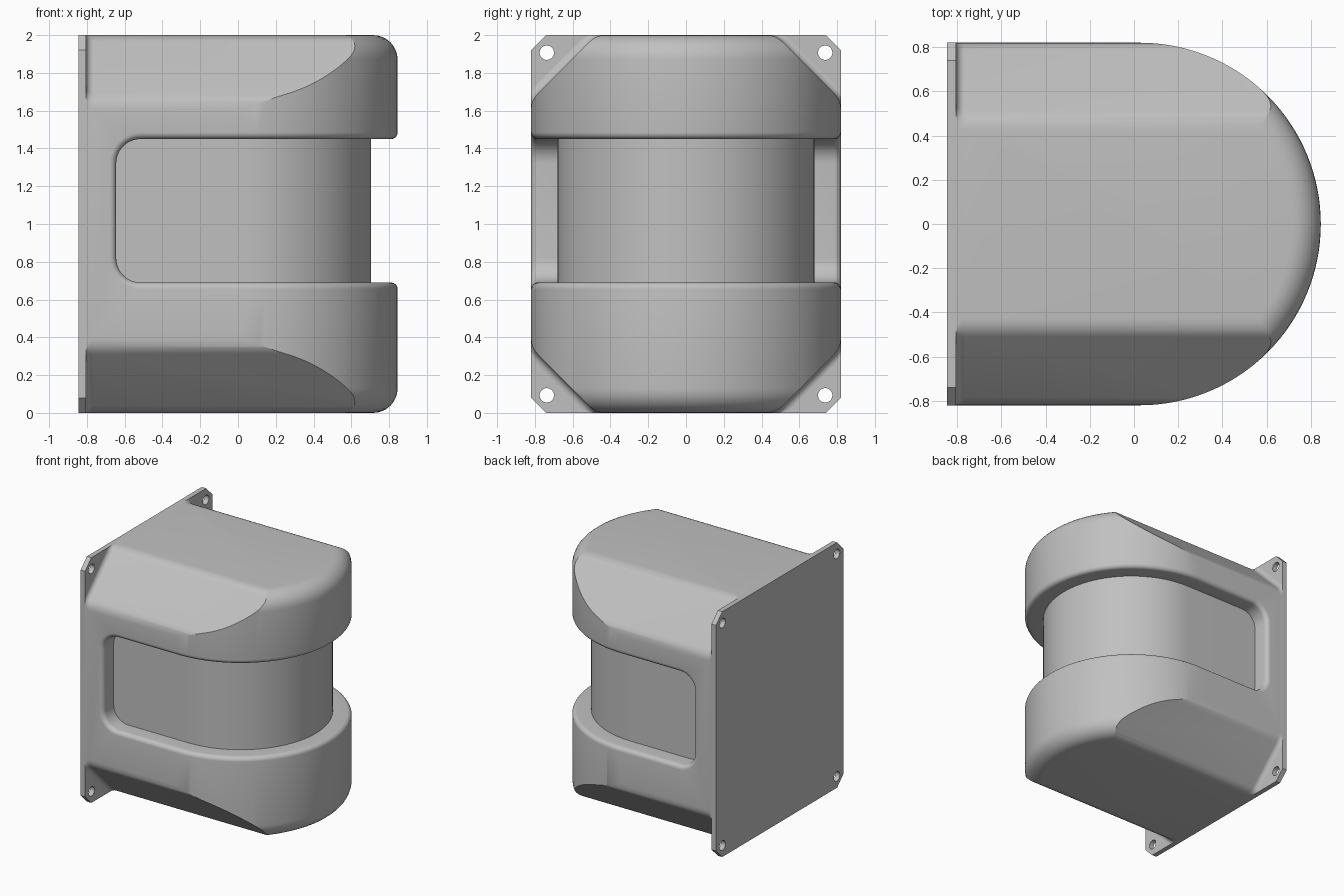
import bpy, bmesh, math
from mathutils import Vector

if "Cube" in bpy.data.objects:
    bpy.data.objects.remove(bpy.data.objects["Cube"], do_unlink=True)

W, H = 0.82, 2.0              # half width, height
BACK, SEAT, CX = -0.845, -0.805, 0.025   # plate back, plate front, arc centre

grey = bpy.data.materials.new("housing grey")
grey.use_nodes = True
colour = (0.53, 0.53, 0.53, 1)
grey.diffuse_color = colour
grey.node_tree.nodes["Principled BSDF"].inputs["Base Color"].default_value = colour


def make_object(name, bm):
    bmesh.ops.recalc_face_normals(bm, faces=bm.faces)
    mesh = bpy.data.meshes.new(name)
    bm.to_mesh(mesh)
    bm.free()
    mesh.materials.append(grey)
    obj = bpy.data.objects.new(name, mesh)
    bpy.context.collection.objects.link(obj)
    return obj


def loft(name, rings):
    """Join equal-length closed rings and cap both ends."""
    bm = bmesh.new()
    loops = [[bm.verts.new(p) for p in ring] for ring in rings]
    n = len(loops[0])
    for a, b in zip(loops, loops[1:]):
        for i in range(n):
            j = (i + 1) % n
            bm.faces.new((a[i], a[j], b[j], b[i]))
    bm.faces.new(loops[0])
    bm.faces.new(loops[-1])
    return make_object(name, bm)


def boolean(obj, cutter, operation):
    mod = obj.modifiers.new("cut", 'BOOLEAN')
    mod.object, mod.operation, mod.solver = cutter, operation, 'EXACT'
    bpy.context.view_layer.objects.active = obj
    bpy.ops.object.modifier_apply(modifier=mod.name)
    bpy.data.objects.remove(cutter, do_unlink=True)


def smooth(obj):
    bpy.ops.object.select_all(action='DESELECT')
    obj.select_set(True)
    bpy.context.view_layer.objects.active = obj
    bpy.ops.object.shade_smooth_by_angle(angle=math.radians(25))


def d_ring(z, inset):
    """Flat back, straight sides and a half-round front."""
    w = W - inset
    pts = [(SEAT, -w, z)]
    for i in range(65):
        a = math.pi * (i / 64 - 0.5)
        pts.append((CX + w * math.cos(a), w * math.sin(a), z))
    return pts + [(SEAT, w, z)]


def octagon(x, cut, radius=0.0, grow=0.0):
    """Rectangle with cut corners across x, optionally rounding each corner."""
    w, h = W + grow, H / 2 + grow
    quarter = [(w, h - cut), (w - cut, h)]
    raw = []
    for sy, sz in ((1, 1), (-1, 1), (-1, -1), (1, -1)):
        q = quarter if sy * sz > 0 else quarter[::-1]
        raw += [Vector((sy * y, sz * z)) for y, z in q]
    pts = []
    for i, p in enumerate(raw):
        if not radius:
            pts.append(p)
            continue
        t = radius * math.tan(math.pi / 8)
        a = p + (raw[i - 1] - p).normalized() * t
        b = p + (raw[(i + 1) % 8] - p).normalized() * t
        for k in range(7):
            u = k / 6
            pts.append(a * (1 - u) ** 2 + p * 2 * u * (1 - u) + b * u * u)
    return [(x, p.x, p.y + H / 2) for p in pts]


# Housing: half-round solid with rounded top and bottom rims
rim = 0.13
low = []
for i in range(9):
    a = math.pi / 2 * i / 8
    low.append((rim * (1 - math.sin(a)), rim * (1 - math.cos(a))))
levels = [(z, inset) for inset, z in low]
levels += [(H - z, inset) for z, inset in reversed(levels)]
housing = loft("housing", [d_ring(z, inset) for z, inset in levels])

# Sloped corners, blending into the mounting plate with a hollow fillet
fillet, cut = 0.04, 0.345
rings = [octagon(SEAT - 0.1, cut - fillet * math.sqrt(2), 0.12)]
for i in range(9):
    a = math.pi / 2 * i / 8
    out = fillet * (1 - math.sin(a)) * math.sqrt(2)
    rings.append(octagon(SEAT + fillet * (1 - math.cos(a)), cut - out, 0.12))
rings.append(octagon(1.2, cut, 0.12))
boolean(housing, loft("corner_shape", rings), 'INTERSECT')


# Wrap-round window with rounded ends and a softened lip
def on_wall(s, z, depth):
    """s runs back from the arc along each side when beyond +-1, else round the arc."""
    w = W - depth
    if abs(s) > 1:
        return (CX - (abs(s) - 1), math.copysign(w, s), z)
    a = s * math.pi / 2
    return (CX + w * math.cos(a), w * math.sin(a), z)


def window_ring(depth, flare):
    end, half, r = 1 + CX + 0.645 + flare, 0.38 + flare, 0.13 + flare
    side = []
    for i in range(11):
        a = math.pi / 2 * i / 10
        side.append((end - r + r * math.cos(a), half - r + r * math.sin(a)))
    top = side + [(1 - i / 32, half) for i in range(65)]
    top += [(-s, h) for s, h in reversed(side)]
    mid = 1.07
    ring = [on_wall(s, mid + h, depth) for s, h in top]
    return ring + [on_wall(s, mid - h, depth) for s, h in reversed(top)]


def window_cutter():
    lip = 0.035
    layers = [(-0.1, lip)]
    for i in range(7):
        a = math.pi / 2 * i / 6
        layers.append((lip * (1 - math.cos(a)), lip * (1 - math.sin(a))))
    layers.append((0.14, 0))
    bm = bmesh.new()
    loops = [[bm.verts.new(p) for p in window_ring(d, f)] for d, f in layers]
    n = len(loops[0])
    for a, b in zip(loops, loops[1:]):
        for i in range(n):
            j = (i + 1) % n
            bm.faces.new((a[i], a[j], b[j], b[i]))
    for loop in (loops[0], loops[-1]):
        for i in range(n // 2 - 1):
            bm.faces.new((loop[i], loop[i + 1], loop[n - 2 - i], loop[n - 1 - i]))
    return make_object("window_cutter", bm)


boolean(housing, window_cutter(), 'DIFFERENCE')
smooth(housing)

# Mounting plate with clipped corners and four screw holes
plate = loft("mounting_plate", [octagon(BACK, 0.08), octagon(SEAT, 0.08)])
for sy in (-1, 1):
    for sz in (-1, 1):
        ring = [(sy * 0.737 + 0.038 * math.cos(a), H / 2 + sz * 0.907 + 0.038 * math.sin(a))
                for a in (math.tau * i / 32 for i in range(32))]
        hole = loft("hole_cutter", [[(x, y, z) for y, z in ring] for x in (BACK - 0.1, SEAT + 0.1)])
        boolean(plate, hole, 'DIFFERENCE')
smooth(plate)
